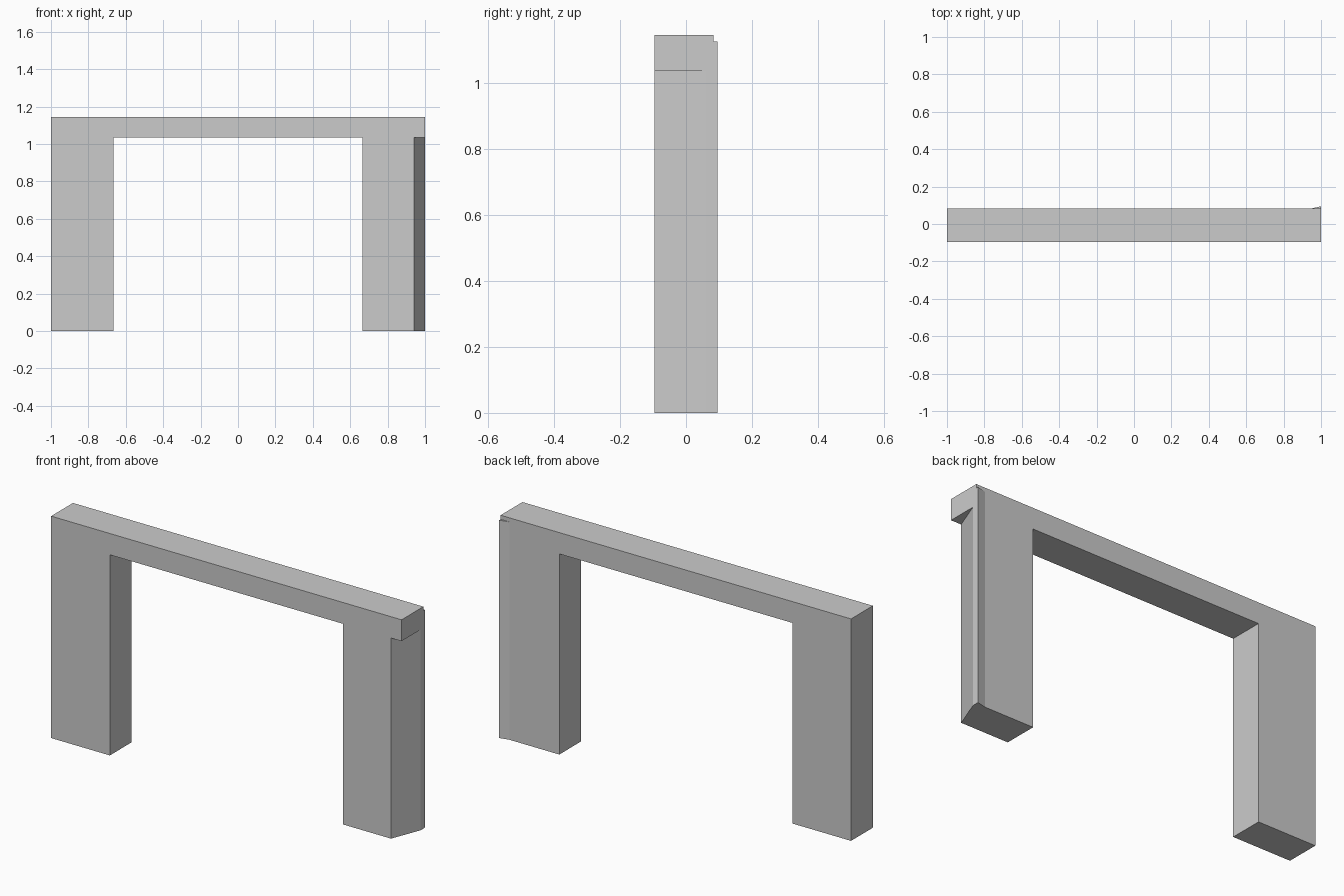
import bpy
import bmesh
from mathutils import Vector

if "Cube" in bpy.data.objects:
    bpy.data.objects.remove(bpy.data.objects["Cube"])


def prism(name, points, sweep):
    """Extrude a flat outline along a vector into a closed solid."""
    bm = bmesh.new()
    face = bm.faces.new([bm.verts.new(p) for p in points])
    ext = bmesh.ops.extrude_face_region(bm, geom=[face], use_keep_orig=True)
    verts = [v for v in ext["geom"] if isinstance(v, bmesh.types.BMVert)]
    bmesh.ops.translate(bm, vec=Vector(sweep), verts=verts)
    bmesh.ops.recalc_face_normals(bm, faces=bm.faces)
    mesh = bpy.data.meshes.new(name)
    bm.to_mesh(mesh)
    bm.free()
    obj = bpy.data.objects.new(name, mesh)
    bpy.context.collection.objects.link(obj)
    return obj


def boolean(target, tool, operation):
    mod = target.modifiers.new(tool.name, 'BOOLEAN')
    mod.object, mod.operation, mod.solver = tool, operation, 'EXACT'
    tool.hide_render = True
    tool.hide_set(True)


FRONT, BACK, TOP, LINTEL = -0.095, 0.083, 1.145, 1.035
INNER = 0.665

# Gateway frame: two wide legs joined by a thin lintel
outline = [(-1, 0), (-INNER, 0), (-INNER, LINTEL), (INNER, LINTEL),
           (INNER, 0), (1, 0), (1, TOP), (-1, TOP)]
frame = prism("gateway_frame", [(x, FRONT, z) for x, z in outline],
              (0, BACK - FRONT, 0))

# Slanted outer side of the right leg, below the lintel
slant = [(0.94, FRONT), (0.9206, FRONT - 0.05), (1.05, FRONT - 0.05),
         (1.05, 0.06), (1, 0.06)]
slant_cutter = prism("leg_slant_cutter", [(x, y, -0.1) for x, y in slant],
                     (0, 0, LINTEL + 0.1))
boolean(frame, slant_cutter, 'DIFFERENCE')

# Thin flared lip on the back outer corner
lip = [(0.95, BACK), (0.97, 0.07), (1, 0.07), (1, 0.095)]
back_lip = prism("back_lip", [(x, y, 0) for x, y in lip], (0, 0, 1.124))
boolean(frame, back_lip, 'UNION')

# Apply the cuts so the frame is one clean solid
bpy.context.view_layer.objects.active = frame
frame.select_set(True)
for mod in list(frame.modifiers):
    bpy.ops.object.modifier_apply(modifier=mod.name)
for tool in (slant_cutter, back_lip):
    bpy.data.objects.remove(tool)
